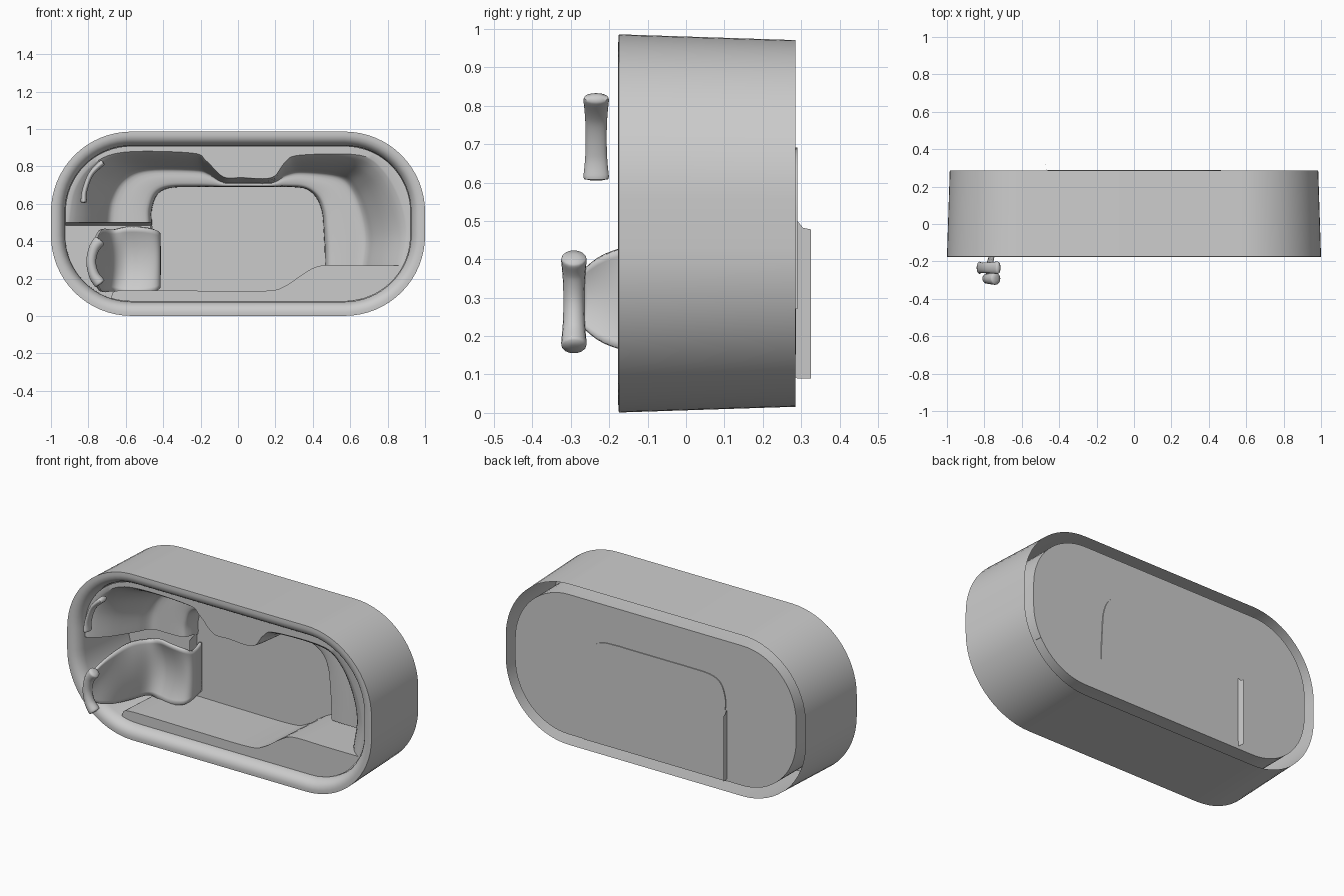
import bpy, math
from mathutils import Vector

if "Cube" in bpy.data.objects:
    bpy.data.objects.remove(bpy.data.objects["Cube"])

ZC = 0.4935              # height of the tub centre
CX, CZ = 0.57, 0.0625    # half distances between corner-arc centres
WALL = 0.353             # corner radius of the basin wall


def make(name, verts, faces, angle=40):
    me = bpy.data.meshes.new(name)
    me.from_pydata(verts, [], faces)
    me.update()
    ob = bpy.data.objects.new(name, me)
    bpy.context.collection.objects.link(ob)
    bpy.ops.object.select_all(action='DESELECT')
    ob.select_set(True)
    bpy.context.view_layer.objects.active = ob
    bpy.ops.object.mode_set(mode='EDIT')
    bpy.ops.mesh.select_all(action='SELECT')
    bpy.ops.mesh.normals_make_consistent(inside=False)
    bpy.ops.object.mode_set(mode='OBJECT')
    bpy.ops.object.shade_smooth_by_angle(angle=math.radians(angle))
    return ob


def loft(name, rows, closed=False, cap_first=False, cap_last=False, angle=40):
    n = len(rows[0])
    verts = [tuple(p) for r in rows for p in r]
    faces = []
    for i in range(len(rows) - 1):
        for j in range(n if closed else n - 1):
            k = (j + 1) % n
            faces.append((i * n + j, i * n + k, (i + 1) * n + k, (i + 1) * n + j))
    if cap_first:
        faces.append(tuple(range(n)))
    if cap_last:
        faces.append(tuple(range((len(rows) - 1) * n, len(rows) * n)))
    return make(name, verts, faces, angle)


def spline(pts, steps=6):
    """Catmull-Rom curve through points of any dimension."""
    pts = [Vector(p) for p in pts]
    out = []
    for i in range(len(pts) - 1):
        a, b, c, d = pts[max(i - 1, 0)], pts[i], pts[i + 1], pts[min(i + 2, len(pts) - 1)]
        for s in range(steps):
            t = s / steps
            out.append(0.5 * (2 * b + (c - a) * t + (2 * a - 5 * b + 4 * c - d) * t * t
                              + (3 * b - a - 3 * c + d) * t ** 3))
    return out + [pts[-1]]


def ring(inset, y, seg=16):
    """Rounded oblong outline at depth y."""
    r = 0.43 - inset
    pts = []
    for k, (sx, sz) in enumerate(((1, 1), (-1, 1), (-1, -1), (1, -1))):
        for s in range(seg + 1):
            a = math.pi / 2 * (k + s / seg)
            pts.append((sx * CX + r * math.cos(a), y, ZC + sz * CZ + r * math.sin(a)))
    return pts


def to_wall(p):
    """Nearest point on the basin wall outline."""
    c = Vector((max(-CX, min(CX, p[0])), max(ZC - CZ, min(ZC + CZ, p[1]))))
    return c + (Vector(p) - c).normalized() * WALL


# Outer shell, rolled rim, basin wall and flat basin back in one surface
shell = [(0.015, 0.285), (0.0, -0.175), (0.02, -0.1765), (0.04, -0.172), (0.056, -0.16),
         (0.069, -0.14), (0.075, -0.115), (0.077, 0.285)]
loft("tub_shell", [ring(*p) for p in shell], closed=True, cap_last=True, angle=35)

# U-shaped bench between the floor outline and the ledge outline
inner = spline([(-.46, .5), (-.46, .57), (-.43, .65), (-.36, .685), (-.22, .69), (-.14, .69),
                (-.08, .69), (.02, .69), (.18, .69), (.26, .69), (.36, .68), (.42, .63),
                (.45, .55), (.458, .45), (.463, .36), (.465, .27)])
outer = spline([(-.91, .5), (-.88, .67), (-.79, .80), (-.62, .875), (-.25, .872), (-.17, .83),
                (-.08, .745), (.02, .74), (.18, .74), (.25, .82), (.33, .86), (.65, .86),
                (.78, .78), (.87, .62), (.905, .45), (.875, .27)])
profile = [(0, .29)] + [tuple(v) for v in spline(
    [(.005, .23), (.03, .195), (.08, .178), (.25, .172), (.45, .172), (.53, .15), (.60, .09),
     (.77, -.03), (.91, -.095), (1, -.12)], 3)]
rows = []
for t, y in profile:
    rows.append([(a.x + (b.x - a.x) * t, y, a.y + (b.y - a.y) * t) for a, b in zip(inner, outer)])
rows.append([(p.x, -.12, p.y) for p in (to_wall(q) for q in outer)])
loft("bench", rows, angle=35)

# Step wall closing the bench end above the lounger
end = [(x, min(y, .283), z) for x, y, z in (r[0] for r in rows)]
loft("bench_end_wall", [end, [(x, .283, z - .015) for x, y, z in end]])

# Footwell floor, slightly proud of the basin back
foot = [(p.x, .29, p.y) for p in inner] + [(.468, .29, .078), (-.468, .29, .078)]
make("footwell_floor", foot, [tuple(range(len(foot)))])

# Lower ledge with its wall down to the floor
low = spline([(-.67, .125), (-.6, .138), (-.2, .135), (.15, .135), (.25, .16), (.34, .22),
              (.41, .26), (.48, .272), (.65, .27), (.875, .27)])
lw = [to_wall(p) for p in low]
loft("lower_ledge", [[(p.x, -.12, p.y) for p in lw],
                     [(p.x, -.12, p.y) for p in low],
                     [(p.x, .283, p.y - .02) for p in low]], angle=35)

# Lounger: backrest, seat and rounded front; values are x, y, half width, hollow
spine = spline([(-.785, -.265, .075, .008), (-.77, -.21, .115, .01), (-.745, -.11, .148, .0),
                (-.715, .02, .168, -.01), (-.67, .12, .165, 0), (-.60, .145, .178, .02),
                (-.52, .13, .178, .02), (-.45, .135, .165, .012), (-.422, .165, .145, .0),
                (-.428, .22, .14, 0), (-.445, .284, .145, 0)], 4)
rows = []
for i, p in enumerate(spine):
    a, b = spine[max(i - 1, 0)], spine[min(i + 1, len(spine) - 1)]
    nrm = Vector((a.y - b.y, b.x - a.x)).normalized()     # away from the sitter
    row = []
    for j in range(15):
        u = j / 7 - 1
        h = p[3] * (1 - 2.0 * u * u)
        row.append((p[0] + nrm.x * h, p[1] + nrm.y * h, .297 + u * p[2]))
    rows.append(row)
lounger = loft("lounger", rows, angle=50)
mod = lounger.modifiers.new("thickness", 'SOLIDIFY')
mod.thickness = 0.015
mod.offset = 0

# Thin wall under the lounger front that shows behind the basin back
edge = [(.20, .14, .48), (.29, .09, .50), (.305, .09, .482), (.325, .09, .478)]
loft("lounger_front_wall", [[(-.46 - .1 * max(y - .2, 0), y, lo), (-.46 - .1 * max(y - .2, 0), y, hi),
                             (-.458 - .12 * max(y - .2, 0), y, hi), (-.458 - .12 * max(y - .2, 0), y, lo)]
                            for y, lo, hi in edge],
     closed=True, cap_first=True, cap_last=True)


# Curved headrest pillows, thicker at both ends
def headrest(name, path, y, thick, depth):
    pts = spline(path, 10)
    n = len(pts) - 1
    rows = []
    for i, p in enumerate(pts):
        d = (pts[min(i + 1, n)] - pts[max(i - 1, 0)]).normalized()
        side = Vector((d.y, -d.x))
        u = 2 * i / n - 1
        k = (0.76 + 0.26 * u * u) * max(1 - abs(u) ** 12, 0.0) ** 0.5 + 0.3 * abs(u) ** 12
        row = []
        for j in range(16):
            a = math.tau * j / 16
            q = p + side * (thick * k * math.cos(a))
            row.append((q.x, y + depth * k * math.sin(a), q.y))
        rows.append(row)
    loft(name, rows, closed=True, cap_first=True, cap_last=True, angle=60)


headrest("corner_headrest", [(-.825, .605), (-.82, .67), (-.785, .76), (-.72, .825)], -.234, .018, .036)
headrest("lounger_headrest", [(-.735, .408), (-.77, .36), (-.785, .29), (-.77, .22), (-.735, .17)],
         -.292, .034, .036)
